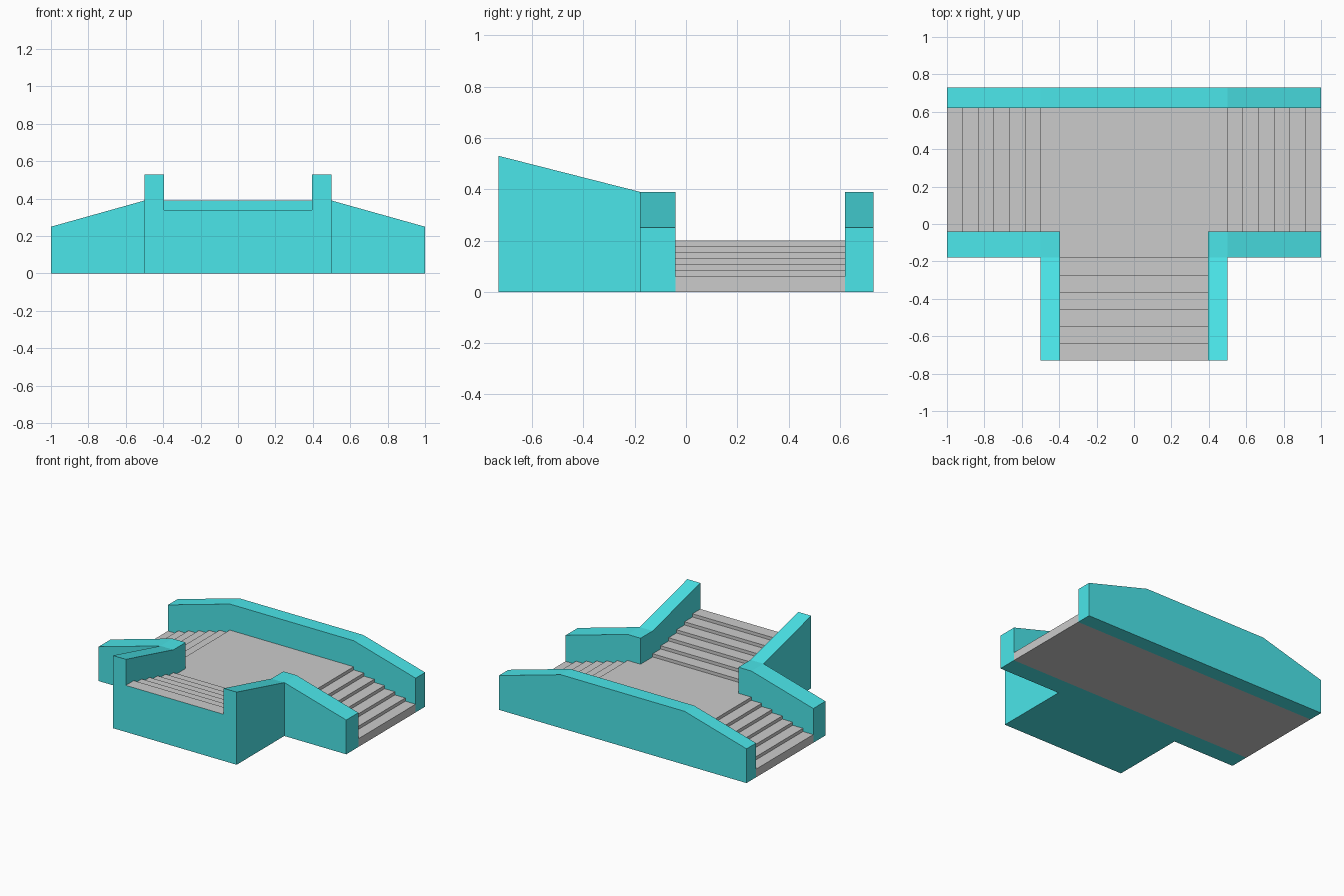
import bpy, bmesh

if "Cube" in bpy.data.objects:
    bpy.data.objects.remove(bpy.data.objects["Cube"])

teal = bpy.data.materials.new("teal")
teal.diffuse_color = (0.07, 0.79, 0.82, 1)
teal.use_nodes = True
teal.node_tree.nodes["Principled BSDF"].inputs["Base Color"].default_value = teal.diffuse_color

W, I = 0.50, 0.395            # outer and inner half width of the front flight
YF, YB = -0.73, 0.73          # front and back
Y1, Y2, Y3 = -0.18, -0.04, 0.62
DECK, STEPS = 0.20, 6
RISE = 0.14 / STEPS


def prism(name, profile, axis, a, b, caps=(True, True), is_teal=lambda n: True):
    """Extrude a 2D profile along x (profile = y,z) or y (profile = x,z)."""
    bm = bmesh.new()
    put = (lambda p, t: (t, p[0], p[1])) if axis == "x" else (lambda p, t: (p[0], t, p[1]))
    ends = [[bm.verts.new(put(p, t)) for p in profile] for t in (a, b)]
    n = len(profile)
    for i in range(n):
        j = (i + 1) % n
        bm.faces.new((ends[0][i], ends[0][j], ends[1][j], ends[1][i]))
    for ring, keep in zip(ends, caps):
        if keep:
            bm.faces.new(ring)
    bmesh.ops.recalc_face_normals(bm, faces=bm.faces[:])
    mesh = bpy.data.meshes.new(name)
    mesh.materials.append(None)
    mesh.materials.append(teal)
    for i, f in enumerate(bm.faces):
        f.material_index = 1 if is_teal(i) else 0
    bm.to_mesh(mesh)
    bm.free()
    ob = bpy.data.objects.new(name, mesh)
    bpy.context.collection.objects.link(ob)
    return ob


# Grey deck with steps going down to both sides
half = [(W, DECK)]
run = (1 - W) / STEPS
for k in range(STEPS):
    z = DECK - RISE * (k + 1)
    half += [(W + run * k, z), (W + run * (k + 1), z)]
half.append((1, 0))
left = [(-x, z) for x, z in reversed(half)]
prism("deck_and_side_steps", left + half, "y", Y2, Y3, (False, False), lambda i: False)

# Front flight rising towards the front, teal front panel and underside
prof = [(Y2, DECK), (Y1, DECK)]
run = (YF - Y1) / STEPS
for k in range(STEPS):
    z = DECK + RISE * (k + 1)
    prof += [(Y1 + run * k, z), (Y1 + run * (k + 1), z)]
top_count = len(prof) - 1
prof += [(YF, 0), (Y2, 0)]
prism("front_steps", prof, "x", -I, I, (False, False),
      lambda i: top_count <= i < top_count + 2)

# Back parapet
prism("back_wall", [(-1, 0), (1, 0), (1, 0.25), (W, 0.39), (-W, 0.39), (-1, 0.25)],
      "y", Y3, YB)

# Paired parapets beside the side steps and the front flight
for s, side in ((-1, "left"), (1, "right")):
    prism(side + "_side_wall",
          [(s * I, 0), (s, 0), (s, 0.25), (s * W, 0.39), (s * I, 0.39)], "y", Y1, Y2)
    prism(side + "_front_wall",
          [(YF, 0), (Y1, 0), (Y1, 0.39), (YF, 0.53)], "x", s * I, s * W)
